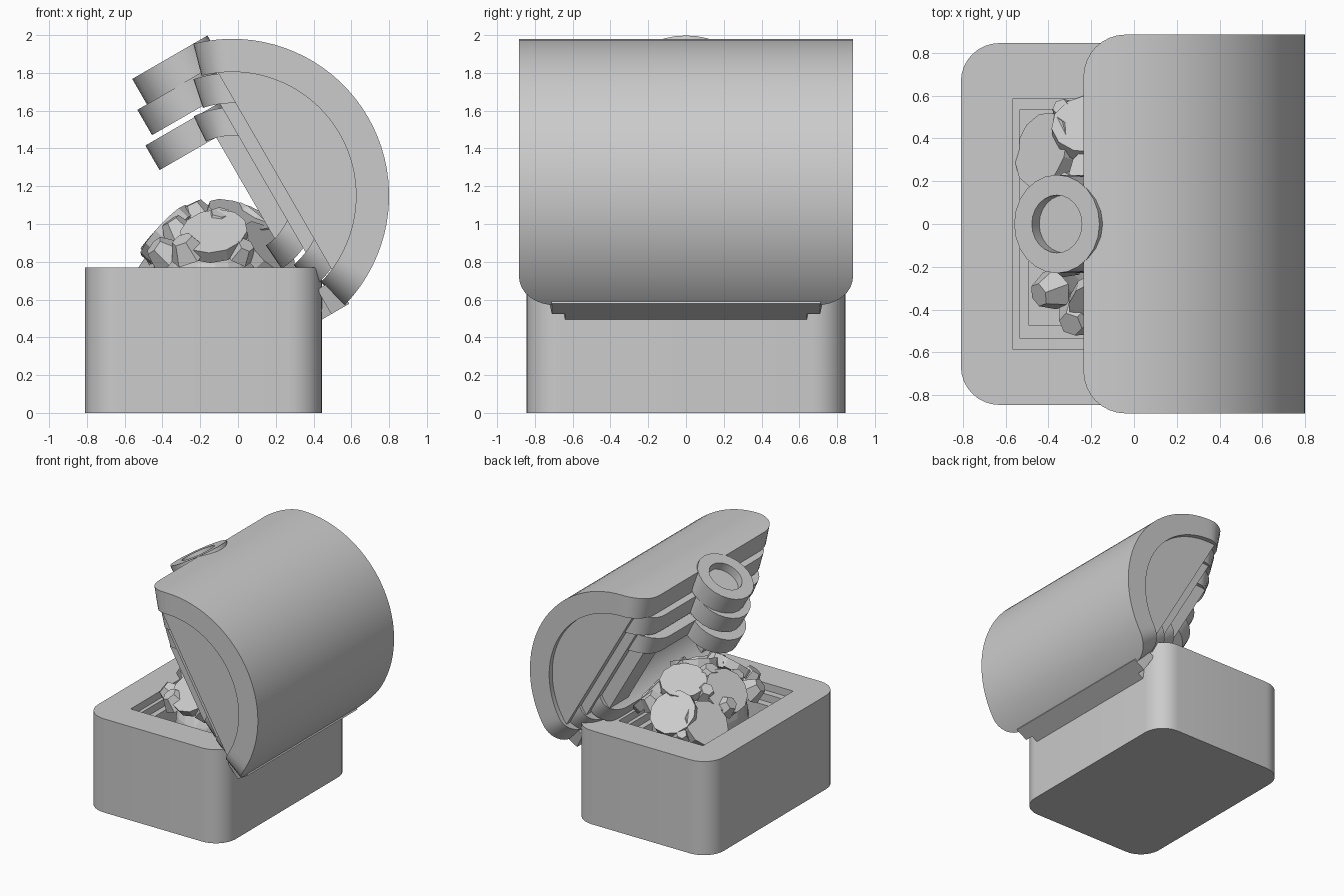
import bpy, bmesh, random
from math import sin, cos, pi, radians, acos, sqrt
from mathutils import Matrix, Vector

if "Cube" in bpy.data.objects:
    bpy.data.objects.remove(bpy.data.objects["Cube"])
random.seed(4)

grey = bpy.data.materials.new("plain_grey")
grey.use_nodes = True
GREY = (0.6, 0.6, 0.6, 1)
grey.diffuse_color = GREY
grey.node_tree.nodes["Principled BSDF"].inputs["Base Color"].default_value = GREY

# The lid is modelled closed (front -x, up +z) and then swung open
OPEN = Matrix.Translation((-0.03, 0, 1.15)) @ Matrix.Rotation(radians(60), 4, "Y")
SPAN = {"big": 30, "corner": 8}


def finish(name, bm, matrix, smooth):
    bmesh.ops.recalc_face_normals(bm, faces=bm.faces)
    mesh = bpy.data.meshes.new(name)
    bm.to_mesh(mesh)
    bm.free()
    mesh.materials.append(grey)
    obj = bpy.data.objects.new(name, mesh)
    bpy.context.collection.objects.link(obj)
    obj.matrix_world = matrix
    if smooth:
        bpy.ops.object.select_all(action="DESELECT")
        obj.select_set(True)
        bpy.context.view_layer.objects.active = obj
        bpy.ops.object.shade_smooth_by_angle(angle=radians(32))
    return obj


def loft(name, rings, matrix=Matrix(), smooth=True):
    """Skin a row of closed rings and cap both ends."""
    bm = bmesh.new()
    loops = [[bm.verts.new(p) for p in ring] for ring in rings]
    n = len(loops[0])
    for a, b in zip(loops, loops[1:]):
        for i in range(n):
            j = (i + 1) % n
            bm.faces.new((a[i], a[j], b[j], b[i]))
    bm.faces.new(loops[0])
    bm.faces.new(loops[-1])
    return finish(name, bm, matrix, smooth)


def rounded_rect(hx, hy, r, z, steps=8):
    pts = []
    for k, (sx, sy) in enumerate(((1, 1), (-1, 1), (-1, -1), (1, -1))):
        for i in range(steps + 1):
            a = (k + i / steps) * pi / 2
            pts.append((sx * (hx - r) + r * cos(a), sy * (hy - r) + r * sin(a), z))
    return pts


def arch(name, r_out, r_in, half_deg, half_y, corner=0.2):
    """Curved sheet whose four corners are rounded."""
    end = radians(half_deg)
    bend = corner / r_out
    nc, nb = SPAN["corner"], SPAN["big"]
    side = [(end - bend * (1 - cos(i / nc * pi / 2)), half_y - corner + corner * sin(i / nc * pi / 2))
            for i in range(nc + 1)]
    flat = end - bend
    middle = [(flat * (1 - 2 * i / nb), half_y) for i in range(1, nb)]
    stations = side + middle + [(-a, w) for a, w in reversed(side)]
    rings = []
    for a, w in stations:
        rings.append([(-r * sin(a), s * w, r * cos(a))
                      for r, s in ((r_out, 1), (r_out, -1), (r_in, -1), (r_in, 1))])
    loft(name, rings, OPEN)


def end_panels(name, r, low, y_out, y_in):
    """Half-moon panels closing both ends of an arch."""
    lim = acos(low / r)
    moon = [(r * sin(lim * (1 - i / 20)), r * cos(lim * (1 - i / 20))) for i in range(41)]
    for side, s in (("left", 1), ("right", -1)):
        loft(f"{name}_{side}", [[(x, s * y, z) for x, z in moon] for y in (y_out, y_in)], OPEN)


def disc(name, front, depth, height, hole=0):
    """Round lock plate facing the lid front, optionally with a sunk centre."""
    def ring(r, x):
        return [(x, r * cos(t * pi / 12), height + r * sin(t * pi / 12)) for t in range(24)]
    rings = [ring(0.23, -front + depth), ring(0.23, -front)]
    if hole:
        rings += [ring(hole, -front), ring(hole, -front + 0.07)]
    loft(name, rings, OPEN)


# Chest body with a stepped opening
loft("chest_body", [rounded_rect(*ring) for ring in (
    (0.627, 0.845, 0.18, 0), (0.627, 0.845, 0.18, 0.77),
    (0.383, 0.587, 0.002, 0.77), (0.383, 0.587, 0.002, 0.71),
    (0.353, 0.533, 0.002, 0.71), (0.353, 0.533, 0.002, 0.65),
    (0.308, 0.475, 0.002, 0.65), (0.308, 0.475, 0.002, 0.15))],
    Matrix.Translation((-0.182, 0, 0)))

# Three nested lid shells, their end panels and lock plates
arch("lid_outer_shell", 0.83, 0.655, 74.4, 0.885)
arch("lid_middle_shell", 0.65, 0.49, 78.5, 0.81)
arch("lid_inner_shell", 0.467, 0.318, 86, 0.75)
end_panels("outer_panel", 0.657, 0.26, 0.845, 0.59)
end_panels("middle_panel", 0.492, 0.186, 0.785, 0.53)
end_panels("inner_panel", 0.32, 0.08, 0.72, 0.475)
disc("lock_outer", 0.8, 0.155, 0.08, 0.135)
disc("lock_middle", 0.645, 0.155, 0.022)
disc("lock_inner", 0.46, 0.15, -0.036)

# Hinge strips along the back edge of the lid
for name, half_y, low, high in (("hinge_upper", 0.74, 0.14, 0.25), ("hinge_lower", 0.67, 0.077, 0.14)):
    rings = [[(x, y, z) for x, y in ((0.655, half_y), (0.805, half_y - 0.03),
                                     (0.805, 0.03 - half_y), (0.655, -half_y))] for z in (low, high)]
    loft(name, rings, OPEN, smooth=False)


# Treasure heap: a mound with coins and gems lying on it
def heap(x, y):
    dx, dy = (x + 0.12) / 0.4, y / 0.62
    z = 0.68 + 0.34 * (1 - dx * dx - dy * dy)
    return Vector((x, y, z)), Vector((dx * 1.7, dy * 1.1, 1)).normalized()


bm = bmesh.new()
bmesh.ops.create_icosphere(bm, subdivisions=3, radius=1)
finish("treasure_mound", bm, Matrix.Translation((-0.13, 0, 0.6)) @ Matrix.Diagonal((0.3, 0.47, 0.36, 1)), False)


def treasure(name, kind, x, y, size, lift):
    p, n = heap(x, y)
    n = (n + Vector((random.uniform(-1, 1), random.uniform(-1, 1), 0)) * 0.2).normalized()
    m = Matrix.Translation(p + n * lift) @ n.to_track_quat("Z", "Y").to_matrix().to_4x4()
    bm = bmesh.new()
    if kind == "coin":
        bmesh.ops.create_cone(bm, cap_ends=True, segments=12, radius1=size, radius2=size, depth=0.07)
    else:
        bmesh.ops.create_cone(bm, cap_ends=True, segments=6, radius1=size, radius2=size * 0.55, depth=size)
    finish(name, bm, m, False)


coins = ((-0.01, -0.1), (-0.38, 0.33), (-0.12, 0.2), (-0.2, 0.42), (0.1, 0.25),
         (0.12, -0.28), (-0.12, -0.36), (-0.34, 0.02), (0.08, 0.05))
for i, (x, y) in enumerate(coins):
    treasure(f"coin_{i}", "coin", x, y, 0.18, 0.04)
gems = ((-0.2, 0.02), (-0.3, -0.16), (-0.36, -0.3), (-0.1, -0.24), (-0.27, 0.16), (0.02, 0.36),
        (-0.25, -0.42), (0.18, -0.1), (-0.4, 0.1), (0, -0.43), (-0.3, 0.5))
for i, (x, y) in enumerate(gems):
    treasure(f"gem_{i}", "gem", x, y, random.uniform(0.07, 0.11), 0.06)
